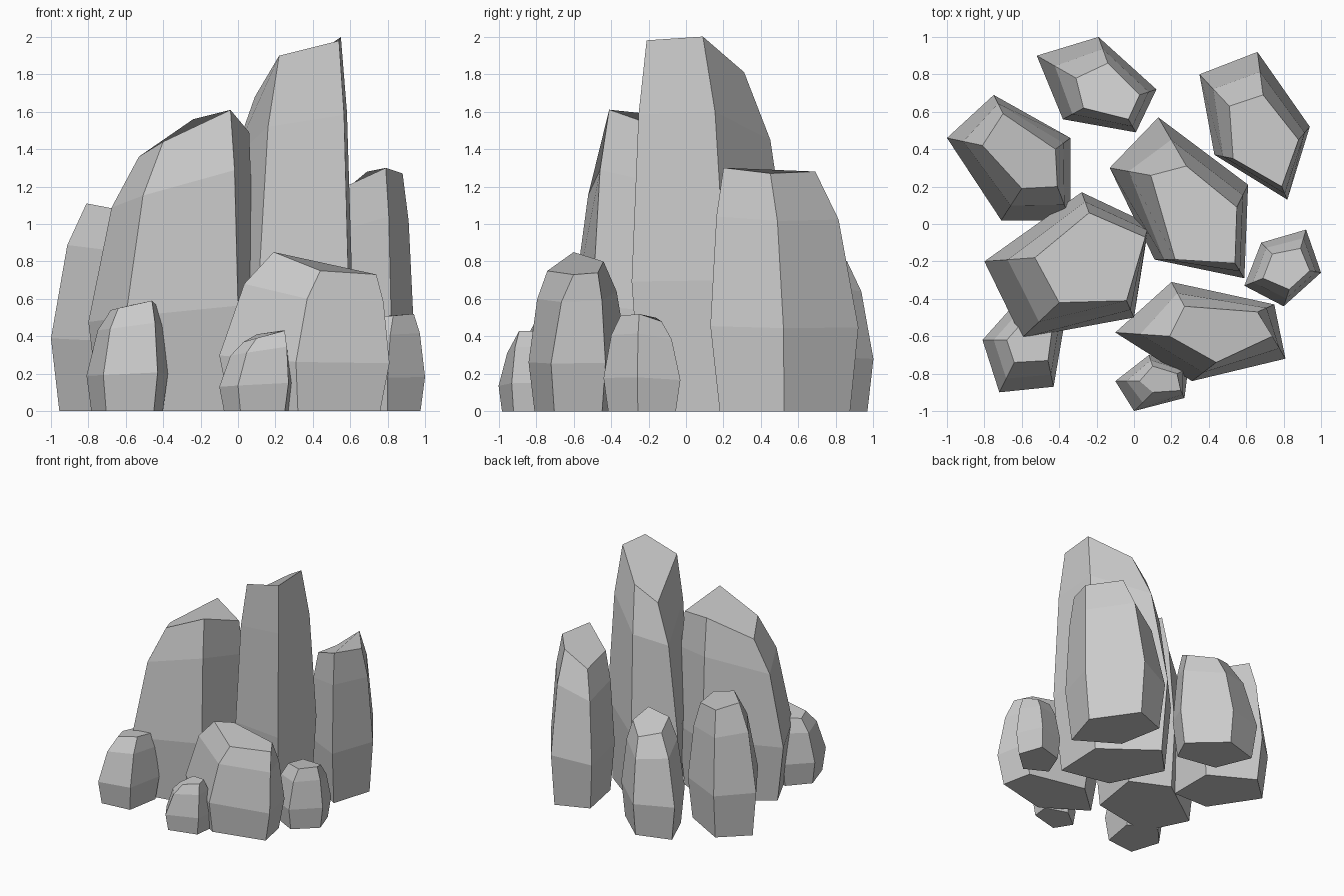
import bpy
from mathutils import Vector


def rock(name, girth, crown):
    """Five-sided boulder: girth = widest xy outline, crown = tilted xyz top ring,
    both listed clockwise from the left corner."""
    n = len(girth)
    wide = [Vector((x, y, 0)) for x, y in girth]
    top = [Vector(p) for p in crown]
    mid = sum(wide, Vector()) / n
    rings = [[], [], [], top]
    for w, t in zip(wide, top):
        base = mid + (w - mid) * 0.88
        shoulder = w.lerp(t, 0.46)
        rings[0].append(Vector((base.x, base.y, 0)))
        rings[1].append(Vector((w.x, w.y, t.z * 0.35)))
        rings[2].append(Vector((shoulder.x, shoulder.y, t.z * 0.80)))
    verts = [v for r in rings for v in r]
    faces = [tuple(range(n)), tuple(reversed(range(3 * n, 4 * n)))]
    for k in range(3):
        for i in range(n):
            j = (i + 1) % n
            faces.append((k * n + j, k * n + i, (k + 1) * n + i, (k + 1) * n + j))
    mesh = bpy.data.meshes.new(name)
    mesh.from_pydata(verts, [], faces)
    mesh.update()
    ob = bpy.data.objects.new(name, mesh)
    bpy.context.collection.objects.link(ob)
    return ob


# Tall central stones
rock("tallest_rock",
     [(-.13, .30), (.13, .57), (.61, .21), (.59, -.29), (.11, -.19)],
     [(.09, .26, 1.68), (.28, .31, 1.81), (.55, .09, 2.0), (.54, -.21, 1.98), (.22, -.19, 1.90)])
rock("second_rock",
     [(-.80, -.20), (-.28, .17), (.08, 0), (0, -.50), (-.60, -.61)],
     [(-.53, -.18, 1.36), (-.24, .06, 1.56), (.06, -.07, 1.49), (-.04, -.41, 1.61), (-.40, -.42, 1.44)])

# Stones along the back
rock("back_right_rock",
     [(.35, .80), (.66, .92), (.94, .52), (.82, .13), (.43, .37)],
     [(.51, .63, 1.13), (.69, .69, 1.28), (.88, .45, 1.27), (.79, .20, 1.30), (.53, .35, 1.18)])
rock("back_rock",
     [(-.52, .90), (-.19, 1.0), (.12, .72), (.01, .49), (-.38, .56)],
     [(-.31, .78, .85), (-.14, .86, .80), (.03, .69, .84), (-.03, .56, .92), (-.27, .62, .92)])
rock("left_rock",
     [(-1.0, .46), (-.75, .69), (-.34, .46), (-.34, .02), (-.71, .02)],
     [(-.81, .42, 1.11), (-.70, .59, 1.08), (-.42, .40, 1.0), (-.41, .20, 1.02), (-.60, .19, 1.07)])

# Low stones in front
rock("front_slab_rock",
     [(-.10, -.58), (.20, -.31), (.75, -.43), (.81, -.72), (.31, -.84)],
     [(.19, -.60, .85), (.27, -.44, .80), (.66, -.47, .74), (.74, -.60, .73), (.44, -.74, .75)])
rock("front_left_small_rock",
     [(-.81, -.62), (-.64, -.43), (-.375, -.55), (-.43, -.87), (-.72, -.90)],
     [(-.68, -.62, .54), (-.60, -.53, .56), (-.44, -.58, .57), (-.46, -.73, .59), (-.64, -.74, .55)])
rock("front_small_rock",
     [(-.10, -.84), (.08, -.70), (.29, -.77), (.27, -.93), (0, -1.0)],
     [(.03, -.84, .37), (.10, -.76, .41), (.23, -.80, .43), (.25, -.89, .43), (.10, -.90, .39)])
rock("right_small_rock",
     [(.59, -.33), (.68, -.10), (.92, -.03), (1.0, -.26), (.80, -.44)],
     [(.69, -.29, .50), (.74, -.16, .50), (.89, -.13, .48), (.94, -.25, .52), (.83, -.35, .51)])
